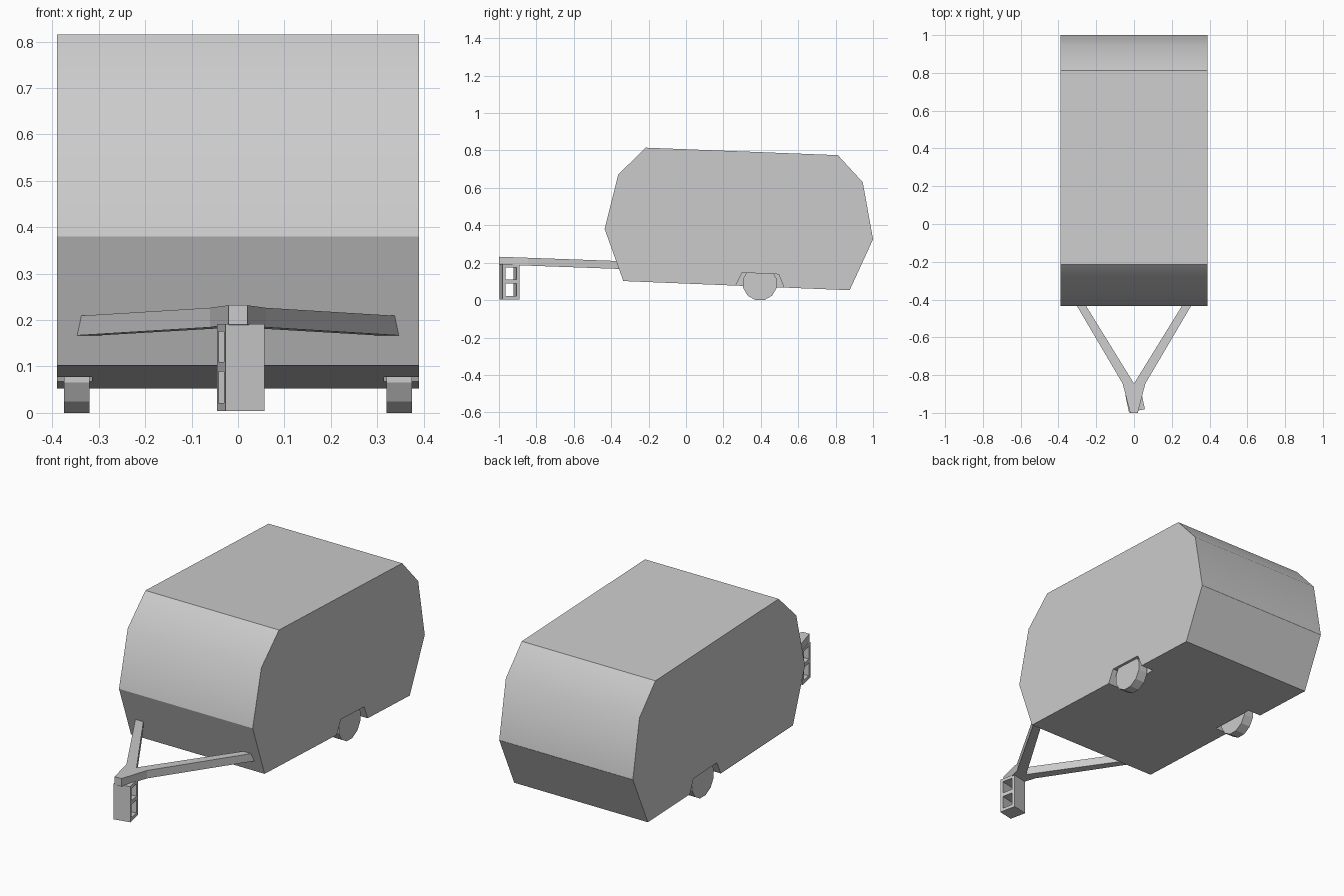
import bpy, bmesh, math
from mathutils import Matrix

if "Cube" in bpy.data.objects:
    bpy.data.objects.remove(bpy.data.objects["Cube"])


def prism(name, pts, a, b, to3d):
    """Extrude a 2D outline from a to b; to3d(u, v, w) places each point."""
    bm = bmesh.new()
    lo = [bm.verts.new(to3d(u, v, a)) for u, v in pts]
    hi = [bm.verts.new(to3d(u, v, b)) for u, v in pts]
    bm.faces.new(lo)
    bm.faces.new(hi)
    for i in range(len(pts)):
        j = (i + 1) % len(pts)
        bm.faces.new((lo[i], lo[j], hi[j], hi[i]))
    bmesh.ops.recalc_face_normals(bm, faces=bm.faces[:])
    me = bpy.data.meshes.new(name)
    bm.to_mesh(me)
    bm.free()
    ob = bpy.data.objects.new(name, me)
    bpy.context.collection.objects.link(ob)
    return ob


def side(u, v, w):
    return (w, u, v)


def rect(u0, u1, v0, v1):
    return [(u0, v0), (u1, v0), (u1, v1), (u0, v1)]


def cut(target, cutter):
    mod = target.modifiers.new("cut", 'BOOLEAN')
    mod.operation = 'DIFFERENCE'
    mod.solver = 'EXACT'
    mod.object = cutter
    bpy.context.view_layer.objects.active = target
    bpy.ops.object.modifier_apply(modifier=mod.name)
    bpy.data.objects.remove(cutter)


# Trailer body from its side profile
body = prism("body", [(-0.335, 0.102), (-0.435, 0.38), (-0.362, 0.672), (-0.215, 0.815),
                      (0.812, 0.775), (0.945, 0.63), (1.0, 0.325), (0.875, 0.053)],
             -0.39, 0.39, side)

# Wheel arch recesses and wheels
arch = [(0.255, 0.055), (0.30, 0.147), (0.495, 0.138), (0.533, 0.045)]
for s, label in ((-1, "left"), (1, "right")):
    cut(body, prism("arch_cutter", arch, s * 0.315, s * 0.42, side))
    n, r = 12, 0.093
    ring = [(0.395 + r * math.cos(math.tau * (i + 0.5) / n),
             0.09 + r * math.sin(math.tau * (i + 0.5) / n)) for i in range(n)]
    prism(label + "_wheel", ring, s * 0.32, s * 0.375, side)

# Soften only the upper front and rear bends of the body
me = body.data
for p in me.polygons:
    p.use_smooth = True
for e in me.edges:
    a, b = (me.vertices[i].co for i in e.vertices)
    soft = abs(a.y - b.y) < 0.001 and abs(a.z - b.z) < 0.001 and 0.6 < a.z < 0.7
    e.use_edge_sharp = not soft

# A-frame tow bar, dropping slightly toward the body
half = [(0.02, -1.0), (0.06, -0.845), (0.375, -0.31), (0.33, -0.31)]
outline = half + [(0, -0.845)] + [(-x, y) for x, y in reversed(half)]
prism("tow_bar", outline, 0.19, 0.232, lambda u, v, w: (u, v, w - 0.036 * (v + 1)))

# Concrete block propping up the hitch, with two through holes
block = prism("support_block", rect(-0.046, 0.046, 0.004, 0.192), -0.043, 0.043, side)
for z0, z1 in ((0.021, 0.089), (0.110, 0.175)):
    cut(block, prism("hole_cutter", rect(-0.03, 0.03, z0, z1), -0.1, 0.1, side))
block.data.transform(Matrix.Translation((0.006, -0.944, 0)) @ Matrix.Rotation(math.radians(12), 4, 'Z'))
